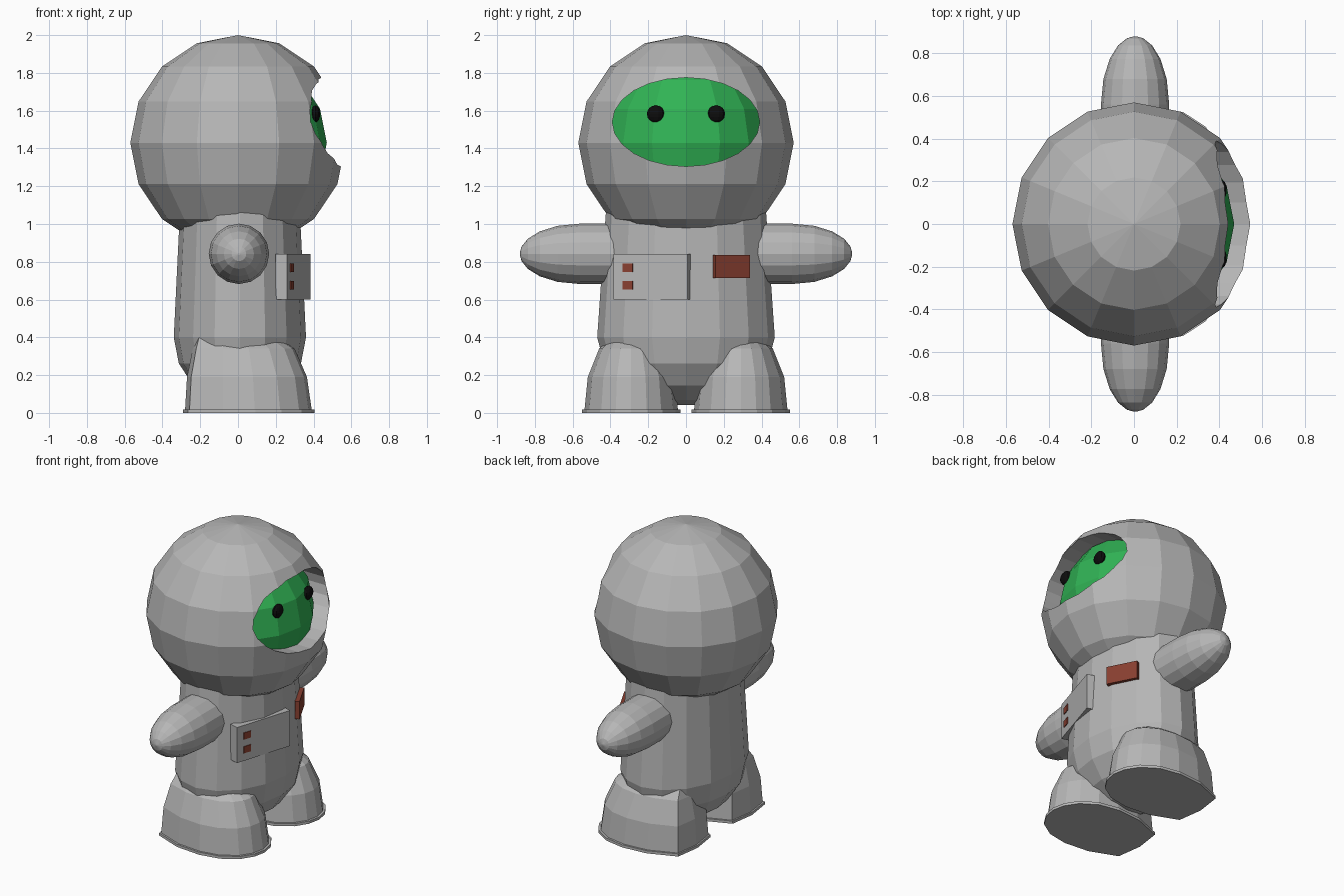
import bpy, bmesh, math
from mathutils import Matrix, Vector

if "Cube" in bpy.data.objects:
    bpy.data.objects.remove(bpy.data.objects["Cube"])


def material(name, rgb):
    m = bpy.data.materials.new(name)
    m.diffuse_color = (*rgb, 1)
    m.use_nodes = True
    m.node_tree.nodes["Principled BSDF"].inputs["Base Color"].default_value = m.diffuse_color
    return m


GREY = material("suit grey", (0.47, 0.47, 0.47))
GREEN = material("face green", (0.03, 0.45, 0.09))
RED = material("panel red", (0.25, 0.05, 0.03))
BLACK = material("eye black", (0.004, 0.004, 0.004))


def finish(name, bm, mat):
    bmesh.ops.recalc_face_normals(bm, faces=bm.faces)
    me = bpy.data.meshes.new(name)
    bm.to_mesh(me)
    bm.free()
    me.materials.append(mat)
    ob = bpy.data.objects.new(name, me)
    bpy.context.collection.objects.link(ob)
    return ob


def ball(name, centre, radii, mat, seg=16, rings=8):
    bm = bmesh.new()
    bmesh.ops.create_uvsphere(bm, u_segments=seg, v_segments=rings, radius=1)
    bmesh.ops.transform(bm, verts=bm.verts,
                        matrix=Matrix.Translation(centre) @ Matrix.Diagonal((*radii, 1)))
    return finish(name, bm, mat)


def box(name, centre, size, angle, mat):
    bm = bmesh.new()
    bmesh.ops.create_cube(bm, size=1)
    bmesh.ops.transform(bm, verts=bm.verts, matrix=Matrix.Translation(centre)
                        @ Matrix.Rotation(angle, 4, 'Z') @ Matrix.Diagonal((*size, 1)))
    return finish(name, bm, mat)


def loft(name, rings, mat):
    """Skin a stack of equal-length point rings and cap both ends."""
    bm = bmesh.new()
    loops = [[bm.verts.new(p) for p in r] for r in rings]
    n = len(loops[0])
    for a, b in zip(loops, loops[1:]):
        for i in range(n):
            j = (i + 1) % n
            bm.faces.new((a[i], a[j], b[j], b[i]))
    bm.faces.new(loops[0])
    bm.faces.new(loops[-1])
    return finish(name, bm, mat)


def circle(n=16):
    return [(math.cos(2 * math.pi * i / n), math.sin(2 * math.pi * i / n)) for i in range(n)]


# helmet with an oval face opening
helmet = ball("helmet", (0, 0, 1.43), (0.57, 0.57, 0.57), GREY)
cutter = loft("face_cutter",
              [[(x, 0.39 * c, 1.54 + 0.235 * s) for c, s in circle(24)] for x in (0.2, 0.8)], GREY)
mod = helmet.modifiers.new("opening", 'BOOLEAN')
mod.operation = 'DIFFERENCE'
mod.solver = 'EXACT'
mod.object = cutter
bpy.context.view_layer.objects.active = helmet
bpy.ops.object.modifier_apply(modifier=mod.name)
bpy.data.objects.remove(cutter)

# green head inside the helmet
ball("face", (0, 0, 1.43), (0.47, 0.47, 0.47), GREEN)

# body: rounded bottom, slightly tapering upwards
low = [(0.40 - 0.36 * math.sin(math.radians(a)), math.cos(math.radians(a)))
       for a in (86, 67.5, 45, 22.5, 0)]
profile = [(z, 0.35 * k, 0.47 * k) for z, k in low] + [(1.12, 0.315, 0.42)]
loft("body", [[(0.01 + rx * c, ry * s, z) for c, s in circle()] for z, rx, ry in profile], GREY)


# boot outline: round toe, squared heel (unit coordinates)
half = [(1, 0), (0.95, 0.33), (0.80, 0.64), (0.5, 0.90), (0.1, 1), (-0.4, 0.94), (-0.93, 0.66)]
outline = half + [(-1, 0)] + [(x, -y) for x, y in reversed(half[1:])]
# z, heel x, toe x, half width
boot_rings = [(0, -0.29, 0.405, 0.26), (0.018, -0.29, 0.405, 0.26), (0.018, -0.28, 0.39, 0.247),
              (0.19, -0.27, 0.365, 0.23), (0.34, -0.24, 0.30, 0.17),
              (0.405, -0.22, 0.20, 0.10), (0.44, -0.20, 0.08, 0.06)]
# arm rings: distance from the middle, radius
arm_rings = [(0.30, 0.16)] + [(0.56 + 0.32 * math.sin(math.radians(a)),
                               0.16 * math.cos(math.radians(a)))
                              for a in (0, 22, 42, 60, 76, 88)]

for side, s in (("left", 1), ("right", -1)):
    loft(side + "_boot",
         [[((a + b) / 2 + u * (b - a) / 2, s * 0.29 + v * w, z) for u, v in outline]
          for z, a, b, w in boot_rings], GREY)
    loft(side + "_arm",
         [[(0.005 + r * c, s * d, 0.842 + r * q) for c, q in circle()] for d, r in arm_rings], GREY)
    # eyes lie flat on the face
    ball(side + "_eye", (0.41, s * 0.16, 1.583), (0.026, 0.047, 0.045), BLACK, 10, 8)

# chest unit, turned to follow the body
turn = math.radians(-17.5)
normal = Vector((math.cos(turn), math.sin(turn), 0))
along = Vector((-math.sin(turn), math.cos(turn), 0))
front = Vector((0.322, -0.187, 0.72))
box("chest_unit", front - normal * 0.032, (0.064, 0.41, 0.24), turn, GREY)
for i, z in enumerate((0.768, 0.675)):
    p = front - along * 0.127
    box(f"button_{i + 1}", (p.x, p.y, z), (0.009, 0.056, 0.045), turn, RED)

# red patch on the other side of the chest
box("chest_patch", (0.292, 0.24, 0.775), (0.03, 0.205, 0.12), math.radians(27), RED)
